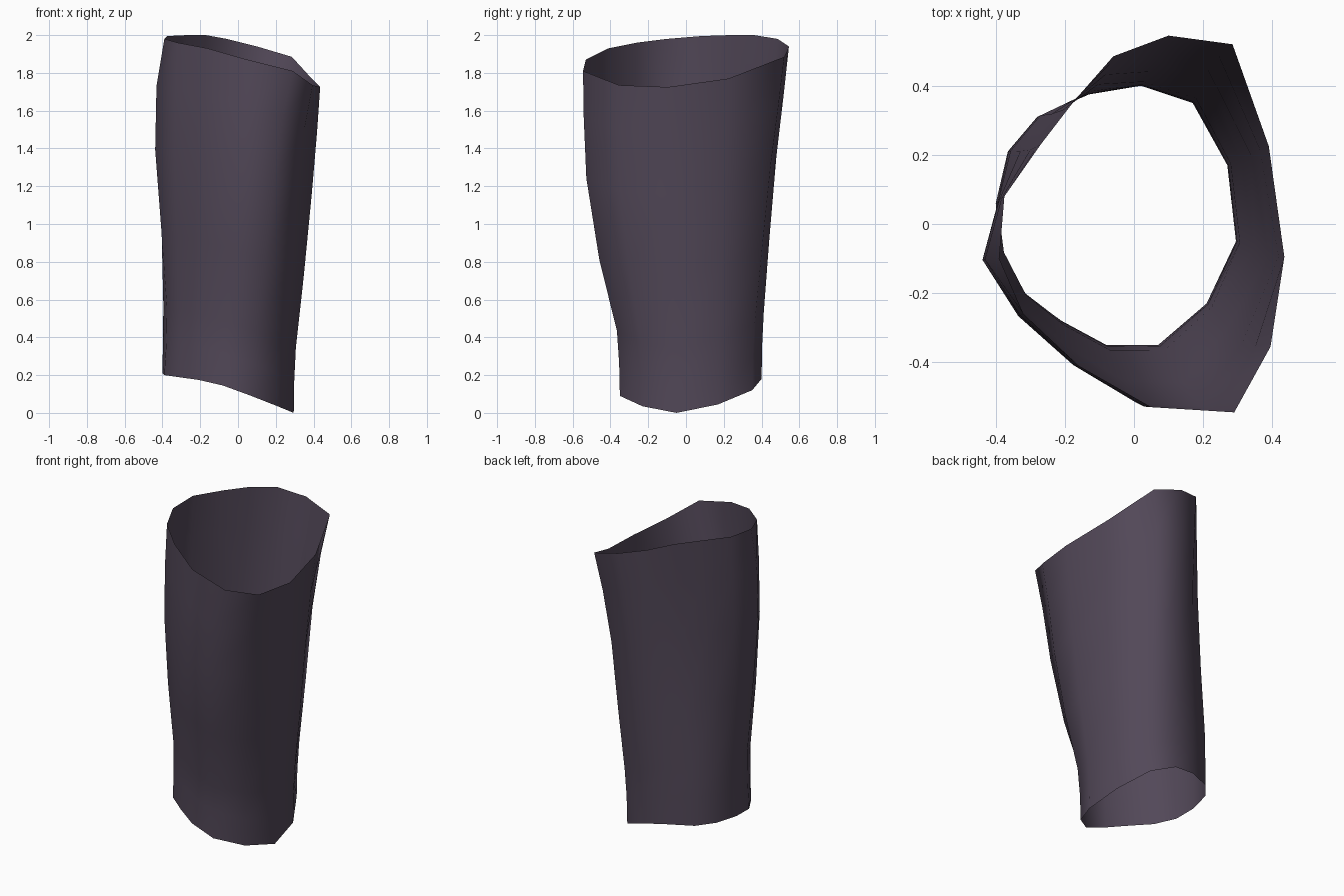
import bpy, bmesh
from mathutils import Vector

# Matching 14-point rims, counter-clockwise from the right side
BOTTOM = [(.295, -.05, 0), (.27, .17, .045), (.17, .35, .12), (.02, .40, .18),
          (-.13, .375, .205), (-.28, .31, .21), (-.365, .21, .215), (-.40, .06, .21),
          (-.39, -.08, .2), (-.32, -.20, .19), (-.21, -.28, .175),
          (-.08, -.35, .145), (.07, -.35, .09), (.21, -.23, .035)]
TOP = [(.435, -.095, 1.725), (.39, .225, 1.77), (.285, .52, 1.885), (.10, .545, 1.94),
       (-.06, .485, 1.98), (-.17, .36, 2.0), (-.27, .23, 2.0), (-.375, .08, 1.995),
       (-.39, -.10, 1.98), (-.32, -.26, 1.96), (-.16, -.41, 1.93),
       (.05, -.53, 1.87), (.29, -.545, 1.81), (.395, -.355, 1.735)]
# Rings: height fraction, blend to top shape, left bulge, forward bulge, right corner tuck
RINGS = [(0, 0, 0, 0, 0), (.10, .02, .012, 0, 0), (.20, .08, .015, 0, 0),
         (.42, .38, -.015, -.035, .018), (.67, .68, -.05, -.045, .035),
         (.86, .88, -.042, -.02, .028), (1, 1, 0, 0, 0)]

mat = bpy.data.materials.new("dark purple grey")
mat.diffuse_color = (.085, .065, .098, 1)

# Open tapered sleeve, a single-walled loft between the slanted rims
bm = bmesh.new()
rings = []
for t, w, left, fwd, tuck in RINGS:
    ring = []
    for b, a in zip(BOTTOM, TOP):
        b, a = Vector(b), Vector(a)
        p = b.lerp(a, w)
        p.z = b.z + (a.z - b.z) * t
        if p.x < -.2:
            p.x += left * max(0, 1 - abs(p.y + .1) / .2)
        elif p.x > 0:
            p.x -= tuck * min(1, p.x / .25) * min(1, max(0, abs(p.y) - .1) / .3)
        p.y += fwd * (min(1, -p.y / .42) if p.y < 0 else .4 * p.y / .45)
        ring.append(bm.verts.new(p))
    rings.append(ring)
n = len(BOTTOM)
for lo, hi in zip(rings, rings[1:]):
    for i in range(n):
        j = (i + 1) % n
        bm.faces.new((lo[i], lo[j], hi[j], hi[i])).smooth = True

me = bpy.data.meshes.new("sleeve")
bm.to_mesh(me)
bm.free()
me.materials.append(mat)
sleeve = bpy.data.objects.new("sleeve", me)
bpy.context.collection.objects.link(sleeve)
